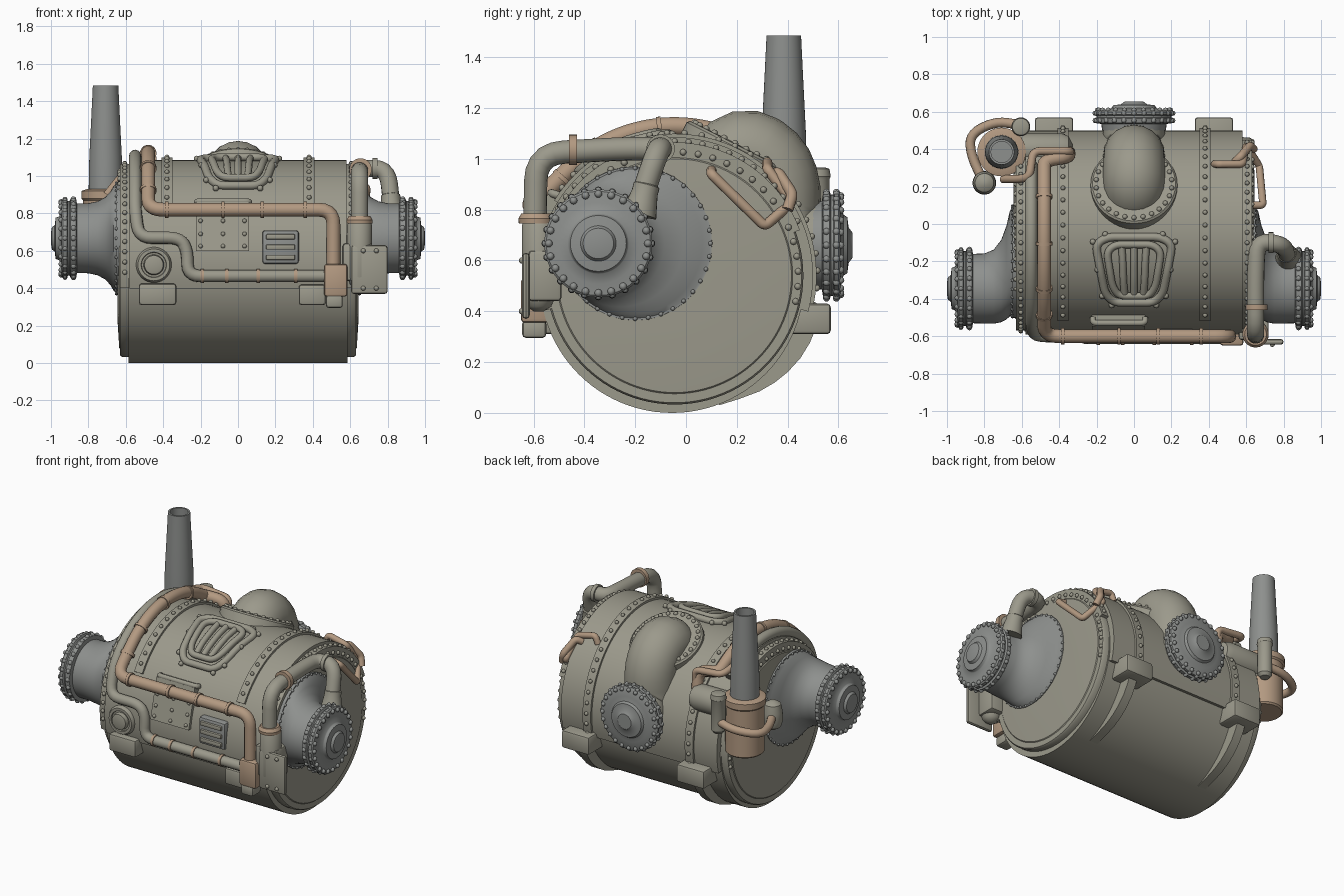
import bpy, bmesh
from math import sin, cos, pi, radians, sqrt
from mathutils import Vector as V

if "Cube" in bpy.data.objects:
    bpy.data.objects.remove(bpy.data.objects["Cube"])

def material(name, c):
    m = bpy.data.materials.new(name)
    m.diffuse_color = (*c, 1)
    m.use_nodes = True
    m.node_tree.nodes["Principled BSDF"].inputs["Base Color"].default_value = m.diffuse_color
    return m
OLIVE = material("olive_paint", (.33, .32, .26))
STEEL = material("dark_steel", (.27, .28, .27))
COPPER = material("copper", (.45, .32, .22))
CY, CZ, R = -.045, .54, .545   # upper shell axis and radius

def finish(name, bm, mat, ang=35):
    bmesh.ops.recalc_face_normals(bm, faces=bm.faces)
    me = bpy.data.meshes.new(name)
    bm.to_mesh(me); bm.free()
    o = bpy.data.objects.new(name, me)
    bpy.context.collection.objects.link(o)
    me.materials.append(mat)
    bpy.ops.object.select_all(action='DESELECT')
    o.select_set(True); bpy.context.view_layer.objects.active = o
    bpy.ops.object.shade_smooth_by_angle(angle=radians(ang))
    return o

def frame(axis):
    a = V(axis).normalized()
    u = a.cross(V((1, 0, 0)) if abs(a.x) < .9 else V((0, 1, 0))).normalized()
    return a, u, a.cross(u)

# stack of circles: each ring is (centre, radius)
def loft(name, rings, axis, mat, n=40):
    a, u, v = frame(axis)
    bm = bmesh.new()
    rows = [[bm.verts.new(V(c) + (u*cos(2*pi*i/n) + v*sin(2*pi*i/n))*r) for i in range(n)] for c, r in rings]
    for p, q in zip(rows, rows[1:]):
        for i in range(n):
            bm.faces.new((p[i], p[(i+1) % n], q[(i+1) % n], q[i]))
    bm.faces.new(rows[0]); bm.faces.new(rows[-1])
    return finish(name, bm, mat)

# turned part: profile of (distance along axis, radius)
def lathe(name, base, axis, prof, mat, n=40):
    a = V(axis).normalized()
    return loft(name, [(V(base) + a*d, r) for d, r in prof], axis, mat, n)

def box(name, x, y, z, mat=OLIVE, bev=.015):
    bm = bmesh.new()
    bmesh.ops.create_cube(bm, size=1)
    for w in bm.verts:
        w.co = V([(s[0]+s[1])/2 + c*(s[1]-s[0]) for s, c in zip((x, y, z), w.co)])
    bmesh.ops.bevel(bm, geom=bm.edges[:], offset=bev, segments=2, affect='EDGES', profile=.5)
    return finish(name, bm, mat)

def fillet(pts, rad, cyclic=False):
    pts = [V(p) for p in pts]; n = len(pts); out = []
    for i, p in enumerate(pts):
        if not cyclic and i in (0, n-1):
            out.append(p); continue
        a, b = pts[i-1]-p, pts[(i+1) % n]-p
        s, e = (p + d.normalized()*min(rad, d.length*.48) for d in (a, b))
        out += [s*(1-t)**2 + p*2*t*(1-t) + e*t*t for t in (0, .2, .4, .6, .8, 1)]
    return out

def tube(name, pts, r, mat, rad=.07, cyclic=False, res=4):
    cu = bpy.data.curves.new(name, 'CURVE')
    cu.dimensions = '3D'; cu.bevel_depth = r; cu.bevel_resolution = res; cu.use_fill_caps = True
    q = fillet(pts, rad, cyclic)
    s = cu.splines.new('POLY'); s.points.add(len(q)-1); s.use_cyclic_u = cyclic
    for a, b in zip(s.points, q):
        a.co = (*b, 1)
    cu.materials.append(mat)
    o = bpy.data.objects.new(name, cu)
    bpy.context.collection.objects.link(o)
    return o

def bolts(name, pts, r, mat=OLIVE):
    bm = bmesh.new()
    for p in pts:
        g = bmesh.ops.create_uvsphere(bm, u_segments=8, v_segments=6, radius=r)
        bmesh.ops.translate(bm, verts=g['verts'], vec=V(p))
    return finish(name, bm, mat, 60)

def ring(c, axis, r, n):
    a, u, v = frame(axis)
    return [V(c) + (u*cos(2*pi*i/n) + v*sin(2*pi*i/n))*r for i in range(n)]

def on_drum(x, deg, r):
    return V((x, CY + r*cos(radians(deg)), CZ + r*sin(radians(deg))))

# yz outline extruded along x
def slab(name, x0, x1, outline, mat=OLIVE):
    bm = bmesh.new()
    p, q = ([bm.verts.new((x, y, z)) for y, z in outline] for x in (x0, x1))
    bm.faces.new(p); bm.faces.new(q); n = len(p)
    for i in range(n):
        bm.faces.new((p[i], p[(i+1) % n], q[(i+1) % n], q[i]))
    return finish(name, bm, mat)

def band(name, x0, x1, r0, r1, a0, a1, n=48):
    arc = [a0 + (a1-a0)*i/n for i in range(n+1)]
    return slab(name, x0, x1, [on_drum(0, a, r1)[1:] for a in arc] + [on_drum(0, a, r0)[1:] for a in arc[::-1]])

# lower drum and upper shell
lathe("drum", (0, -.055, .52), (1, 0, 0), [(-.585, .4), (-.585, .52), (.585, .52), (.585, .4)], OLIVE, 96)
band("upper_shell", -.58, .58, .4, R, -15, 195)

for s, side in ((-1, "left"), (1, "right")):
    # end cap with rim
    lathe(side+"_end_cap", (0, CY, CZ), (s, 0, 0), [(.58, .507), (.62, .507), (.63, .5), (.63, .465), (.635, .46), (.645, .3), (.645, .1)], OLIVE, 96)
    # bolted straps
    b = sorted((s*.35, s*.41)); e = sorted((s*.575, s*.63))
    band(side+"_strap", *b, .5, R+.014, -15, 148)
    bolts(side+"_strap_bolts", [on_drum(s*.38, a, R+.017) for a in range(-12, 149, 7)], .013)
    band(side+"_rim", *e, .47, .525, 20, 195)
    bolts(side+"_rim_bolts", [on_drum(s*.605, a, .528) for a in range(24, 190, 6)], .013)
    bolts(side+"_cap_bolts", [on_drum(s*.632, a, .487) for a in range(-12, 130, 7)], .013)
    # flared side port with bolted flange
    loft(side+"_port", [((s*x, y, .667), r) for x, y, r in ((.58, -.2, .305), (.65, -.2, .302), (.65, -.2, .294),
         (.665, -.215, .28), (.682, -.26, .25), (.71, -.305, .22), (.75, -.335, .198), (.8, -.345, .187), (.88, -.345, .185))],
         (1, 0, 0), STEEL, 48)
    bolts(side+"_port_bolts", ring((s*.65, -.2, .667), (1, 0, 0), .296, 36), .009, STEEL)
    lathe(side+"_port_flange", (0, -.345, .667), (s, 0, 0), [(.86, .18), (.865, .21), (.895, .213), (.9, .2), (.91, .2),
          (.915, .213), (.935, .213), (.943, .205), (.947, .16), (.955, .12), (.96, .115), (.975, .11), (.98, .07), (.995, .06), (1, .03)], STEEL)
    for k, (x, r, d) in enumerate(((.88, .209, .015), (.925, .209, .013), (.945, .195, .015))):
        bolts(f"{side}_flange_bolts_{k}", ring((s*x, -.345, .667), (1, 0, 0), r, 24), d, STEEL)
    # rear foot with tapering fin
    f = sorted((s*.325, s*.53))
    box(side+"_rear_foot", f, (.36, .57), (.31, .43))
    slab(side+"_foot_fin", s*.40, s*.46, [(.42, .36), (.51, .33), (.487, .275), (.45, .215), (.4, .16), (.35, .12), (.29, .085),
         (.21, .055), (.13, .03), (.1, .1), (.25, .2)])

# rear elbow outlet
tube("outlet_elbow", [(0, .1, .83), (0, .2, 1.06), (0, .37, .96), (0, .36, .68), (0, .58, .66)], .166, OLIVE, .2, res=8)
base = on_drum(0, 63, R); nrm = base - on_drum(0, 0, 0); nrm.normalize()
lathe("outlet_base_ring", base - nrm*.06, nrm, [(0, .232), (.075, .232), (.085, .222), (.088, .17)], OLIVE)
bolts("outlet_base_bolts", ring(base + nrm*.026, nrm, .203, 26), .014)
lathe("outlet_flange", (0, 0, .66), (0, 1, 0), [(.5, .17), (.535, .175), (.54, .208), (.565, .212), (.57, .2), (.58, .2), (.585, .212),
      (.6, .212), (.608, .2), (.612, .15), (.62, .12), (.635, .11), (.64, .07), (.655, .05)], STEEL)
for k, (y, r) in enumerate(((.553, .208), (.592, .208), (.609, .195))):
    bolts(f"outlet_flange_bolts_{k}", ring((0, y, .66), (0, 1, 0), r, 24), .014, STEEL)

# chimney, burner pot and fittings
lathe("chimney", (-.708, .385, 0), (0, 0, 1), [(.85, .09), (.95, .09), (1.1, .087), (1.3, .077), (1.485, .068), (1.485, .056), (1.2, .06)], STEEL)
lathe("burner_pot", (-.708, .385, 0), (0, 0, 1), [(.55, .11), (.56, .12), (.87, .12), (.88, .13), (.92, .13), (.93, .1)], COPPER)
lathe("feed_tank", (-.75, .4, .83), (1, 0, 0), [(0, .07), (.1, .085), (.36, .085), (.4, .07), (.42, .03)], OLIVE)
lathe("rear_canister", (-.605, .52, 0), (0, 0, 1), [(.7, .03), (.72, .045), (.92, .045), (.93, .05), (.96, .045), (.965, .03)], OLIVE)
lathe("side_canister", (-.8, .22, 0), (0, 0, 1), [(.66, .02), (.68, .05), (.72, .063), (.78, .06), (.83, .05), (.85, .02)], OLIVE)
tube("loop_pipe", [(-.61, .53, .78), (-.74, .55, .76), (-.88, .48, .74), (-.87, .36, .74), (-.8, .22, .76)], .026, COPPER, .12)
tube("burner_pipe", [(-.70, .24, .9), (-.62, .24, 1.0), (-.56, .25, 1.05), (-.54, .39, 1.02), (-.34, .39, 1.0), (-.34, .38, .9)], .022, COPPER, .04)

# copper main over the drum and along the front
tube("copper_main", [(-.35, .38, .87), (-.35, .36, .99), (-.48, .34, 1.0)] + [on_drum(-.48, a, .59) for a in range(56, 146, 9)] +
     [(-.48, -.6, .82), (.51, -.6, .82), (.51, -.6, .45)], .037, COPPER, .08)
for k, x in enumerate((-.38, -.08, .13, .36)):
    lathe(f"main_collar_{k}", (x-.009, -.6, .82), (1, 0, 0), [(0, .044), (.018, .044)], COPPER, 24)
for k, a in enumerate((70, 95, 120, 138)):
    t = V((0, -sin(radians(a)), cos(radians(a))))
    lathe(f"arch_collar_{k}", on_drum(-.48, a, .585), t, [(0, .044), (.018, .044)], COPPER, 24)
# lower grey line
tube("lower_pipe", [on_drum(-.55, a, .57) for a in range(50, 160, 10)] + [(-.53, -.6, .67), (-.31, -.6, .67), (-.27, -.6, .6),
     (-.27, -.61, .465), (.5, -.61, .465)], .033, OLIVE, .07)
for k, x in enumerate((-.2, -.07, .1, .3)):
    lathe(f"lower_collar_{k}", (x, -.61, .465), (1, 0, 0), [(0, .038), (.018, .038)], COPPER, 24)
box("pipe_junction", (.46, .585), (-.65, -.52), (.355, .53), COPPER)
box("junction_drain", (.47, .56), (-.645, -.55), (.295, .365), OLIVE)

# right-hand riser from port to front tank
tube("riser_pipe", [(.82, -.17, .86), (.8, -.11, 1.04), (.66, -.09, 1.04), (.65, -.25, 1.04), (.65, -.59, 1.02), (.65, -.595, .7)], .046, OLIVE, .11, res=6)
lathe("riser_socket", (.825, -.185, .78), (-.08, .25, .96), [(0, .07), (.05, .06), (.09, .052), (.12, .052), (.125, .045)], OLIVE, 24)
lathe("riser_collar_top", (.655, -.46, 1.035), (0, 1, 0), [(0, .06), (.03, .06)], COPPER, 24)
lathe("riser_collar_mid", (.72, -.1, 1.04), (1, 0, 0), [(0, .056), (.025, .056)], OLIVE, 24)
lathe("front_tank", (.65, -.58, 0), (0, 0, 1), [(.4, .02), (.42, .05), (.46, .066), (.74, .066), (.75, .06), (.76, .03)], OLIVE, 32)
lathe("tank_collar", (.65, -.59, 0), (0, 0, 1), [(.745, .068), (.765, .07), (.785, .058)], COPPER, 32)
box("tank_plate", (.605, .8), (-.645, -.615), (.37, .63))
box("tank_bracket", (.56, .72), (-.62, -.49), (.44, .64))
bolts("tank_plate_bolts", [(x, -.645, z) for x in (.67, .74) for z in (.4, .6)], .013)

# small copper loop on the right rim
tube("rim_pipe", [(.43, .32, .94), (.45, .32, .99), (.58, .32, .96), (.6, .42, .83), (.67, .31, .735), (.69, .1, .94), (.6, .1, .96)], .02, COPPER, .02)
tube("rim_pipe_branch", [(.54, .33, .93), (.57, .36, .95), (.62, .42, .86), (.64, .4, .8)], .022, COPPER, .02)

# front fittings
slab("inspection_plate", -.225, .06, [(-.61, .6), (-.545, .86), (-.4, .86), (-.4, .6)])
bolts("inspection_bolts", [(x, -.61+(z-.6)*.25, z) for x in (-.2, -.08, .035) for z in (.625, .69, .76)], .012)
lathe("gauge", (-.45, -.5, .525), (0, -1, 0), [(0, .095), (.09, .095), (.11, .085), (.11, .068), (.1, .065), (.1, .055), (.125, .05), (.13, .03)], OLIVE)
box("left_front_foot", (-.53, -.33), (-.62, -.48), (.31, .425))
box("right_front_foot", (.325, .47), (-.61, -.48), (.31, .42))
box("vent", (.13, .325), (-.605, -.53), (.53, .71), STEEL)
for k, z in enumerate((.565, .62, .675)):
    box(f"vent_slat_{k}", (.15, .305), (-.62, -.57), (z-.014, z+.014), OLIVE, .006)
tube("front_handle", [(-.22, -.5, .855), (-.22, -.53, .865), (.06, -.53, .865), (.06, -.5, .855)], .016, OLIVE, .03)

# top grille
def top(x, y, h=R+.01):
    return V((x, y, CZ + sqrt(h*h - (y-CY)**2)))
def hoop(w0, w1, y0, y1, h=R+.01):
    ym = (y0+y1)/2; wm = (w0+w1)/2
    return [top(x, y, h) for x, y in ((-w0*.7, y0), (w0*.7, y0), (w0, y0-.04), (wm, ym), (w1, y1+.05), (w1*.7, y1),
            (-w1*.7, y1), (-w1, y1+.05), (-wm, ym), (-w0, y0-.04))]
tube("grille_outer_frame", hoop(.205, .155, -.07, -.42), .022, OLIVE, .04, True)
tube("grille_inner_frame", hoop(.145, .115, -.11, -.385, R+.02), .02, OLIVE, .04, True)
bolts("grille_bolts", hoop(.22, .17, -.055, -.435), .016)
for k, x in enumerate((-.06, 0, .06)):
    tube(f"grille_bar_{k}", [top(x*t, y, R+.015) for t, y in ((1.1, -.12), (1, -.2), (.95, -.3), (.85, -.37))], .019, OLIVE, .04)
